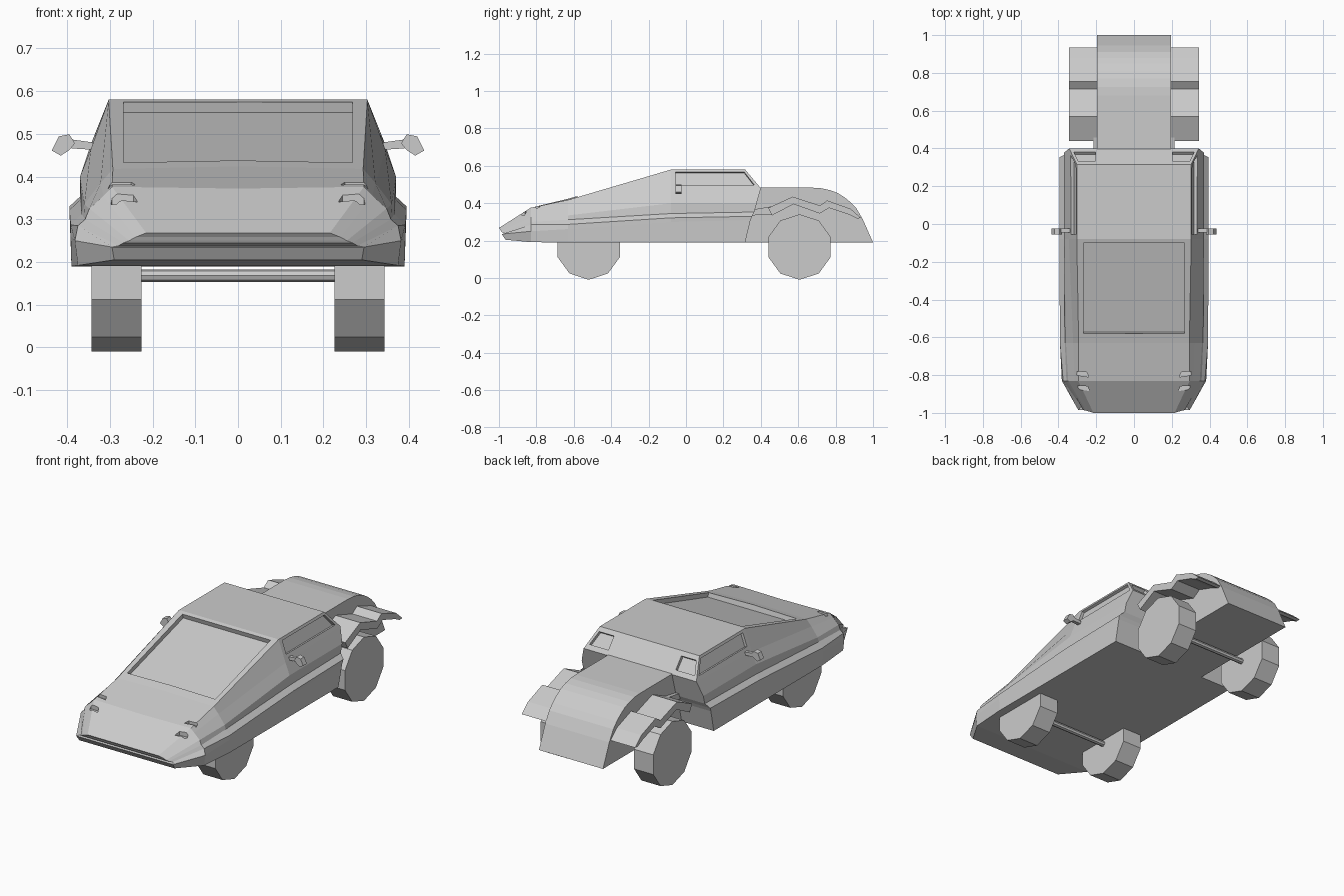
import bpy, bmesh
from math import pi
from mathutils import Vector, Matrix

if "Cube" in bpy.data.objects:
    bpy.data.objects.remove(bpy.data.objects["Cube"])


def finish(bm, name):
    bmesh.ops.recalc_face_normals(bm, faces=bm.faces)
    me = bpy.data.meshes.new(name)
    bm.to_mesh(me)
    bm.free()
    ob = bpy.data.objects.new(name, me)
    bpy.context.collection.objects.link(ob)
    return ob


def add_prism(bm, ends):
    """Solid between two matching loops of points."""
    a, b = [[bm.verts.new(p) for p in loop] for loop in ends]
    bm.faces.new(a)
    bm.faces.new(b)
    for i in range(len(a)):
        j = (i + 1) % len(a)
        bm.faces.new((a[i], a[j], b[j], b[i]))


def side_extrude(name, yz, x0, x1):
    """Side profile extruded across the car."""
    bm = bmesh.new()
    add_prism(bm, [[(x, y, z) for y, z in yz] for x in (x0, x1)])
    return finish(bm, name)


def cross_cylinder(name, x, y, z, r, width, sides, turn=0):
    bm = bmesh.new()
    bmesh.ops.create_cone(bm, cap_ends=True, segments=sides, radius1=r, radius2=r, depth=width)
    bm.transform(Matrix.Translation((x, y, z)) @ Matrix.Rotation(turn, 4, 'X')
                 @ Matrix.Rotation(pi / 2, 4, 'Y'))
    return finish(bm, name)


def station(y, xz):
    return [(x, y, z) for x, z in xz]


# Main body: half sections (sill, belt low, belt high, step, shoulder, pillar, roof edge, centre)
sections = [
    [(.29, -.965, .205), (.295, -.985, .235), (.28, -.965, .238), (.268, -.985, .245),
     (.255, -.988, .25), (.24, -.992, .258), (.215, -1, .268), (0, -1, .268)],
    station(-.83, [(.375, .192), (.382, .25), (.375, .285), (.358, .30), (.348, .325),
                   (.315, .355), (.295, .376), (0, .372)]),
    station(-.63, [(.39, .19), (.392, .262), (.392, .287), (.366, .312), (.36, .335),
                   (.322, .385), (.293, .418), (0, .424)]),
    station(-.08, [(.39, .19), (.394, .30), (.395, .322), (.37, .345), (.37, .40),
                   (.345, .463), (.303, .58), (0, .58)]),
    [(.39, .316, .19), (.393, .345, .31), (.395, .353, .33), (.37, .365, .353),
     (.37, .378, .40), (.343, .40, .48), (.303, .316, .58), (0, .316, .58)],
]
bm = bmesh.new()
right = [[bm.verts.new(p) for p in s] for s in sections]
left = [[bm.verts.new((-v.co.x, v.co.y, v.co.z)) for v in s[:-1]] + [s[-1]] for s in right]
for a, b in zip(range(4), range(1, 5)):
    for half in (right, left):
        for i in range(7):
            bm.faces.new((half[a][i], half[a][i + 1], half[b][i + 1], half[b][i]))
    bm.faces.new((right[a][0], right[b][0], left[b][0], left[a][0]))
for e in (0, 4):
    for i in range(6):
        bm.faces.new((right[e][i], right[e][i + 1], left[e][i + 1], left[e][i]))
    bm.faces.new((right[e][6], right[e][7], left[e][6]))
body = finish(bm, "main_body")

# Window and lamp recesses, cut into the body
cut = bmesh.new()


def recess(corners, depth, out=.03):
    p = [Vector(c) for c in corners]
    n = (p[1] - p[0]).cross(p[2] - p[0]).normalized()
    if n.dot(p[0] - Vector((0, p[0].y * .5, 0))) < 0:
        n = -n
    add_prism(cut, [[q - n * depth for q in p], [q + n * out for q in p]])


def glass(x, y):
    return (x, y, .58 + (y + .08) * .2909)


def pane(s, y, z):
    return (s * (.345 - (z - .463) * .359), y, z)


def rear(x, y):
    return (x, y, .58 - (y - .316) * 1.19)


recess([glass(-.268, -.58), glass(.268, -.58), glass(.268, -.1), glass(-.268, -.1)], .025)
for s in (1, -1):
    recess([pane(s, -.055, .566), pane(s, .312, .566), pane(s, .365, .497), pane(s, -.055, .497)], .015)
    recess([rear(s * .205, .333), rear(s * .295, .333), rear(s * .32, .382), rear(s * .205, .382)], .018)
    for x, y, z in ((.235, -.875, .343), (.24, -.80, .377)):
        recess([(s * x, y - .01, z), (s * (x + .065), y, z),
                (s * (x + .06), y + .02, z), (s * (x + .01), y + .015, z)], .008)
cutter = finish(cut, "recess_cutter")
cutter.hide_render = True
cutter.hide_viewport = True
mod = body.modifiers.new("recesses", 'BOOLEAN')
mod.operation = 'DIFFERENCE'
mod.solver = 'EXACT'
mod.object = cutter

# Narrow rounded tail
side_extrude("tail", [(.30, .19), (1, .19), (.945, .315), (.91, .374), (.88, .405), (.85, .43),
                      (.81, .455), (.77, .47), (.725, .48), (.68, .483), (.30, .483)], -.195, .195)

# Zigzag rear fenders with links to the cabin
top = [(.44, .375), (.57, .435), (.715, .388), (.755, .415), (.88, .37), (.935, .322)]
under = [(.915, .318), (.87, .34), (.765, .375), (.715, .345), (.575, .395), (.46, .335)]
for s, side in ((1, "right"), (-1, "left")):
    side_extrude(f"{side}_fender", top + under, s * .19, s * .345)
    side_extrude(f"{side}_fender_link", [(.35, .335), (.35, .365), (.47, .385), (.47, .34)], s * .19, s * .215)

    # Ten-sided wheels
    for end, y in (("front", -.52), ("rear", .607)):
        cross_cylinder(f"{side}_{end}_wheel", s * .284, y, .166, .175, .117, 10, pi / 2)

    # Door mirrors
    bm = bmesh.new()
    head = [(.382, .478), (.395, .499), (.42, .494), (.436, .461), (.415, .449), (.395, .462)]
    add_prism(bm, [[(s * x, y, z) for x, z in head] for y in (-.056, -.024)])
    arm = [(.325, .462), (.325, .478), (.39, .487), (.39, .466)]
    add_prism(bm, [[(s * x, y, z) for x, z in arm] for y in (-.045, -.025)])
    finish(bm, f"{side}_mirror")

# Axles
for end, y in (("front", -.52), ("rear", .607)):
    cross_cylinder(f"{end}_axle", 0, y, .168, .015, .48, 8)
